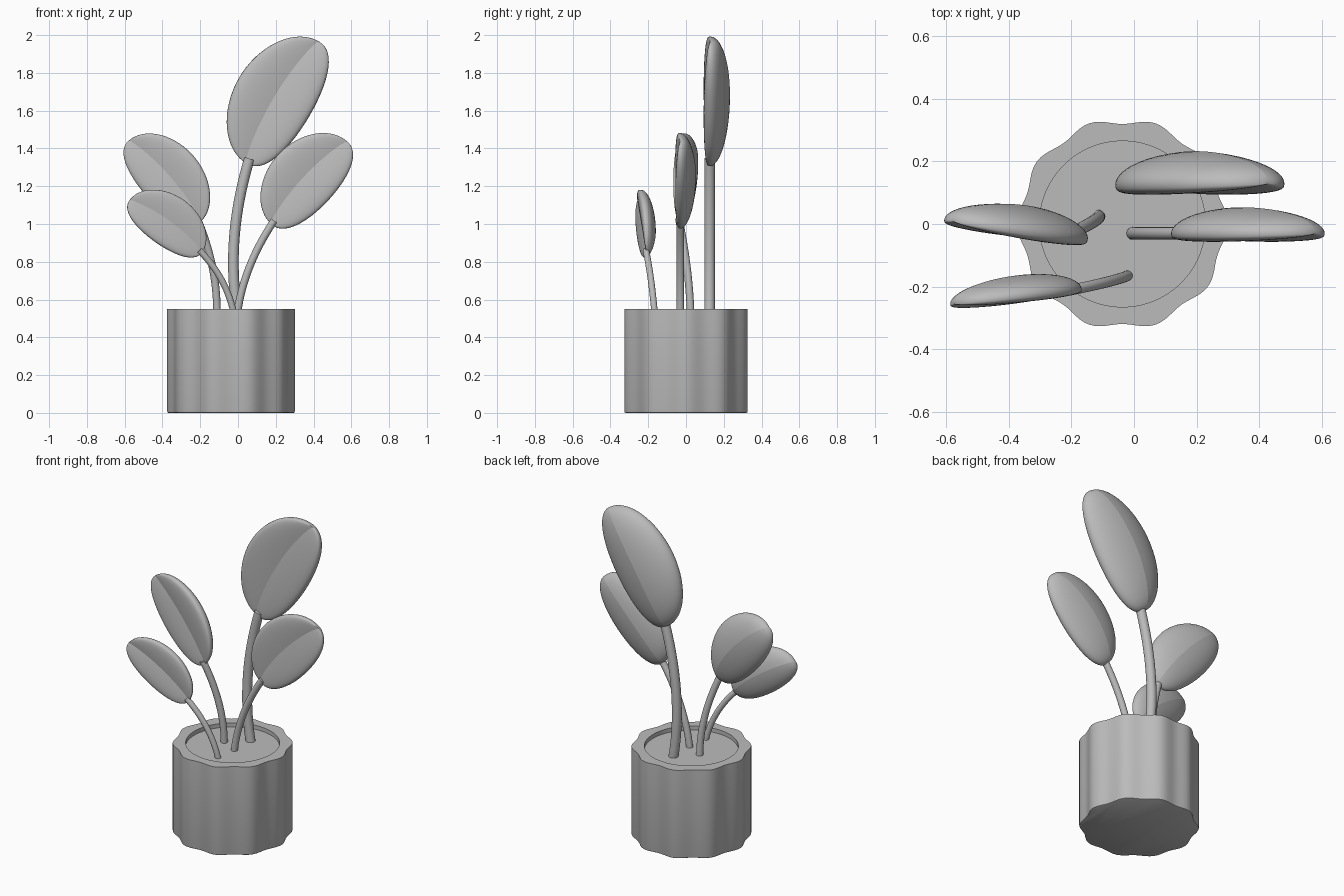
import bpy, bmesh, math
from mathutils import Vector

if "Cube" in bpy.data.objects:
    bpy.data.objects.remove(bpy.data.objects["Cube"])

grey = bpy.data.materials.new("plain grey")
grey.use_nodes = True
COLOUR = (0.5, 0.5, 0.5, 1)
grey.diffuse_color = COLOUR
grey.node_tree.nodes["Principled BSDF"].inputs["Base Color"].default_value = COLOUR

CENTRE_X = -0.037
SOIL_Z = 0.525


def finish(name, bm):
    """Turn a bmesh into a named grey object."""
    bmesh.ops.recalc_face_normals(bm, faces=bm.faces)
    mesh = bpy.data.meshes.new(name)
    bm.to_mesh(mesh)
    bm.free()
    mesh.materials.append(grey)
    obj = bpy.data.objects.new(name, mesh)
    bpy.context.collection.objects.link(obj)
    return obj


def bridge(bm, a, b):
    """Join two closed rings of equal size with quads."""
    for i in range(len(a)):
        j = (i + 1) % len(a)
        bm.faces.new((a[i], a[j], b[j], b[i])).smooth = True


def make_pot():
    """Fluted wall with ten lobes, round inner lip and soil disc."""
    bm = bmesh.new()
    count = 120
    # radius, height, depth of the fluting
    profile = [(0.322, 0, 0.0095), (0.327, 0.003, 0.0095), (0.329, 0.01, 0.0095),
               (0.329, 0.55, 0.0095), (0.265, 0.55, 0), (0.265, SOIL_Z, 0)]
    rings = []
    for radius, z, wave in profile:
        ring = []
        for i in range(count):
            a = math.tau * i / count
            r = radius + wave * math.cos(10 * a)
            ring.append(bm.verts.new((CENTRE_X + r * math.cos(a), r * math.sin(a), z)))
        rings.append(ring)
    for a, b in zip(rings, rings[1:]):
        bridge(bm, a, b)
    bm.faces.new(rings[0])
    bm.faces.new(rings[-1])
    pot = finish("pot_with_soil", bm)
    bpy.context.view_layer.objects.active = pot
    pot.select_set(True)
    bpy.ops.object.shade_smooth_by_angle(angle=math.radians(35))
    pot.select_set(False)


def make_leaf(name, base, tip, half_width, back):
    """Thick cupped blade with a creased midrib on both faces."""
    base, tip, back = Vector(base), Vector(tip), Vector(back)
    along = tip - base
    length = along.length
    along.normalize()
    back = (back - along * back.dot(along)).normalized()
    side = back.cross(along)
    if side.z < 0:
        side.negate()
    bm = bmesh.new()
    stations, count = 40, 48
    rings = []
    for k in range(1, stations):
        t = (1 - math.cos(math.pi * k / stations)) / 2
        egg = math.sqrt(4 * t * (1 - t))
        width = half_width * egg ** 0.95
        thick = length * egg ** 0.85
        bow = 0.073 * length * math.sin(math.pi * t) ** 0.6
        ring = []
        for i in range(count):
            a = math.tau * i / count
            u, s = math.cos(a), math.sin(a)
            if s >= 0:
                depth = 0.115 * s + 0.025 * (1 - abs(u))
            else:
                depth = -0.08 * (-s) ** 0.7 + 0.06 * (1 - abs(u))
            p = base + along * (t * length) + side * (bow + width * u) + back * (depth * thick)
            ring.append(bm.verts.new(p))
        rings.append(ring)
    for a, b in zip(rings, rings[1:]):
        bridge(bm, a, b)
    for end, ring in ((base, rings[0]), (tip, rings[-1])):
        pole = bm.verts.new(end)
        for i in range(count):
            bm.faces.new((ring[i], ring[(i + 1) % count], pole)).smooth = True
    # sharp midrib, front and back
    for a, b in zip(rings, rings[1:]):
        for i in (count // 4, 3 * count // 4):
            bm.edges.get((a[i], b[i])).smooth = False
    finish(name, bm)


def make_stem(name, root, middle, top, radius):
    """Round tube swept along a quadratic curve."""
    root, middle, top = Vector(root), Vector(middle), Vector(top)
    control = middle * 2 - (root + top) / 2
    bm = bmesh.new()
    rings, steps, count = [], 20, 20
    for k in range(steps + 1):
        t = k / steps
        p = root * (1 - t) ** 2 + control * (2 * t * (1 - t)) + top * t * t
        tangent = ((control - root) * (1 - t) + (top - control) * t).normalized()
        x_axis = Vector((0, 1, 0)).cross(tangent).normalized()
        y_axis = tangent.cross(x_axis)
        rings.append([bm.verts.new(p + radius * (x_axis * math.cos(math.tau * i / count)
                                                 + y_axis * math.sin(math.tau * i / count)))
                      for i in range(count)])
    for a, b in zip(rings, rings[1:]):
        bridge(bm, a, b)
    bm.faces.new(rings[0])
    bm.faces.new(rings[-1])
    finish(name, bm)


make_pot()

# name, stem root (x, y), stem middle, leaf base, leaf tip, half width, back direction, stem radius
plants = [
    ("tall", (0.0, 0.125), (-0.02, 0.125, 0.92), (0.045, 0.125, 1.32),
     (0.43, 0.13, 1.965), 0.212, (0, 1, 0), 0.028),
    ("left_side", (-0.005, -0.03), (0.06, -0.03, 0.77), (0.175, -0.03, 1.0),
     (0.58, -0.03, 1.435), 0.18, (0, 1, 0), 0.02),
    ("right_back", (-0.112, 0.025), (-0.135, 0.005, 0.77), (-0.2, -0.04, 1.01),
     (-0.58, 0.01, 1.44), 0.165, (0.16, 0.99, 0), 0.02),
    ("right_front", (-0.02, -0.165), (-0.085, -0.185, 0.7), (-0.19, -0.21, 0.85),
     (-0.575, -0.255, 1.125), 0.135, (-0.13, 0.99, 0), 0.017),
]
for name, root, middle, base, tip, width, back, radius in plants:
    inside = Vector(base).lerp(Vector(tip), 0.04)
    make_stem(name + "_stem", (*root, SOIL_Z - 0.01), middle, inside, radius)
    make_leaf(name + "_leaf", base, tip, width, back)
